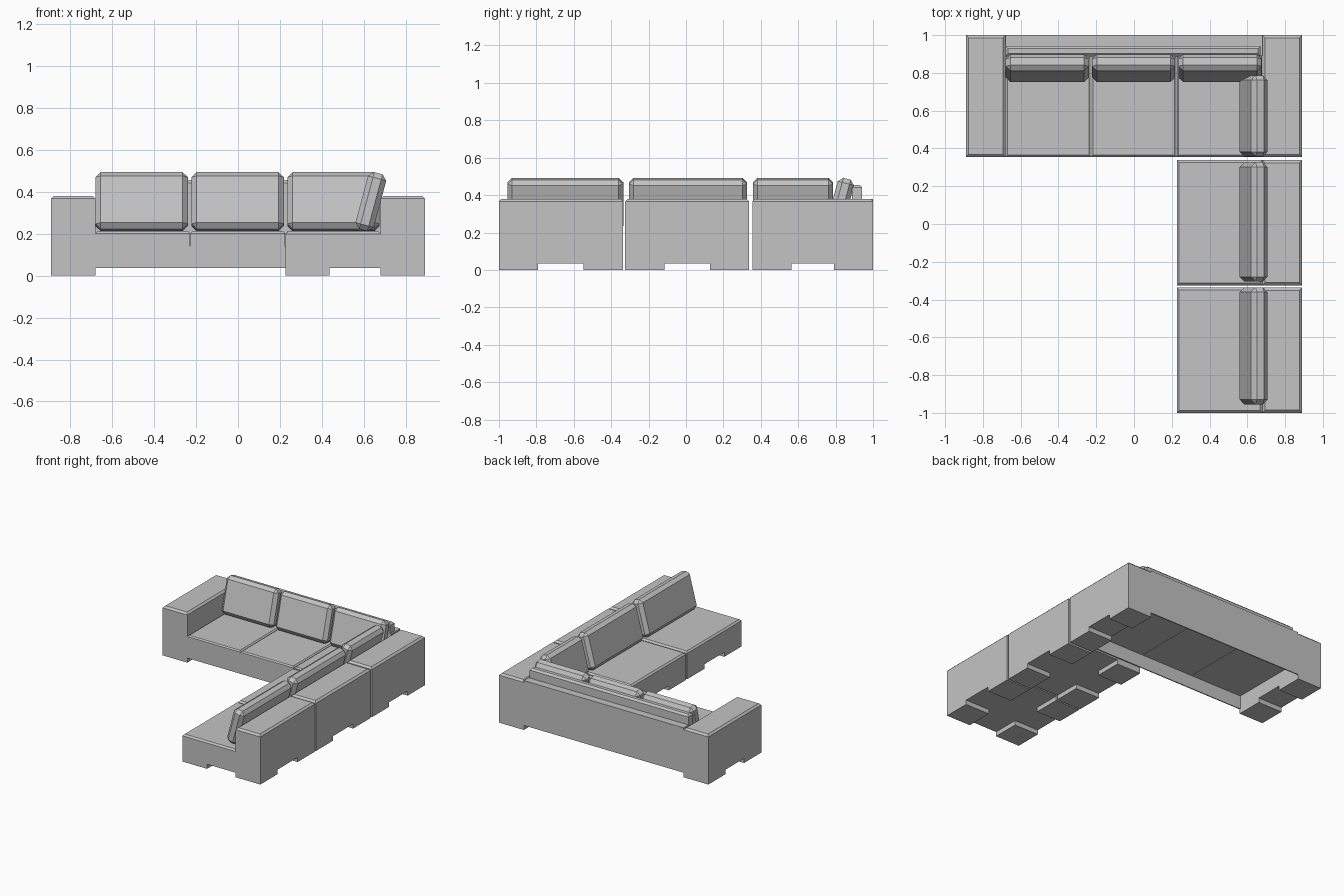
import bpy, bmesh, math

if "Cube" in bpy.data.objects:
    bpy.data.objects.remove(bpy.data.objects["Cube"], do_unlink=True)

# One plain upholstery colour
fabric = bpy.data.materials.new("grey_fabric")
fabric.use_nodes = True
GREY = (0.55, 0.55, 0.55, 1)
fabric.diffuse_color = GREY
fabric.node_tree.nodes["Principled BSDF"].inputs["Base Color"].default_value = GREY

FOOT = 0.035      # clearance under the frame
DECK = 0.14       # underside of the seat pads
SEAT = 0.21       # top of the seats
ARM = 0.38        # top of arms and low backs
WIDE = 0.21       # width of arms and feet
LEAN = math.radians(15)


def block(name, xs, ys, zs, bevel=0, edges="top", tilt=(0, 0, 0)):
    """Box between the given ranges, chamfered on its top rim or on all edges."""
    bm = bmesh.new()
    bmesh.ops.create_cube(bm, size=1)
    bmesh.ops.scale(bm, verts=bm.verts, vec=[r[1] - r[0] for r in (xs, ys, zs)])
    if bevel:
        chosen = [e for e in bm.edges
                  if edges == "all" or all(v.co.z > 0 for v in e.verts)]
        bmesh.ops.bevel(bm, geom=chosen, offset=bevel, segments=1,
                        affect="EDGES", profile=0.5)
    mesh = bpy.data.meshes.new(name)
    bm.to_mesh(mesh)
    bm.free()
    mesh.materials.append(fabric)
    obj = bpy.data.objects.new(name, mesh)
    obj.location = [sum(r) / 2 for r in (xs, ys, zs)]
    obj.rotation_euler = tilt
    bpy.context.collection.objects.link(obj)
    return obj


def feet(name, xs, ys):
    """Pair of low feet at the two y ends of a range."""
    block(name + "_front", xs, (ys[0], ys[0] + WIDE), (0, FOOT))
    block(name + "_back", xs, (ys[1] - WIDE, ys[1]), (0, FOOT))


def cushion(name, centre, length, along_x):
    """Leaning back cushion, chamfered all round."""
    thick, high, mid_z = 0.09, 0.28, 0.352
    half = (length / 2, thick / 2) if along_x else (thick / 2, length / 2)
    block(name, (centre[0] - half[0], centre[0] + half[0]),
          (centre[1] - half[1], centre[1] + half[1]),
          (mid_z - high / 2, mid_z + high / 2), 0.025, "all",
          (-LEAN, 0, 0) if along_x else (0, LEAN, 0))


# Long sofa: arms and their feet
ROW = (0.355, 1.0)
INNER, OUTER = 0.68, 0.89
for side, xs in (("right", (-OUTER, -INNER)), ("left", (INNER, OUTER))):
    block(side + "_arm", xs, ROW, (FOOT, ARM), 0.014)
    feet(side + "_arm_foot", xs, ROW)

# Long sofa: thin skirts, back rail and raised strip behind the cushions
SPAN = (-INNER, INNER)
block("front_skirt", SPAN, (ROW[0], ROW[0] + 0.008), (FOOT, DECK))
block("back_skirt", SPAN, (ROW[1] - 0.008, ROW[1]), (FOOT, DECK))
block("back_rail", SPAN, (0.89, 1.0), (DECK, ARM))
block("back_strip", (-INNER, 0.67), (0.888, 0.942), (ARM - 0.02, 0.455), 0.014)

# Long sofa: seats and back cushions
for i in range(3):
    start = -INNER + i * 0.453
    block(f"sofa_seat_{i + 1}", (start + 0.001, start + 0.451),
          (ROW[0], 0.89), (DECK, SEAT), 0.009)
    cushion(f"sofa_cushion_{i + 1}", (-0.459 + i * 0.457, 0.825), 0.44, True)

# Two armless side modules
for i, ys in enumerate(((-1.0, -0.337), (-0.325, 0.338)), 1):
    block(f"module_{i}_base", (0.227, INNER), ys, (FOOT, DECK))
    block(f"module_{i}_back", (INNER, OUTER), ys, (FOOT, ARM), 0.014)
    block(f"module_{i}_seat", (0.227, INNER), ys, (DECK, SEAT), 0.012)
    feet(f"module_{i}_inner_foot", (0.227, 0.227 + WIDE), ys)
    feet(f"module_{i}_outer_foot", (INNER, OUTER), ys)

# Cushions leaning on the side run, the shortest one in the corner
for i, (y0, y1) in enumerate(((-0.955, -0.335), (-0.305, 0.327), (0.357, 0.787)), 1):
    cushion(f"side_cushion_{i}", (0.633, (y0 + y1) / 2), y1 - y0, False)
